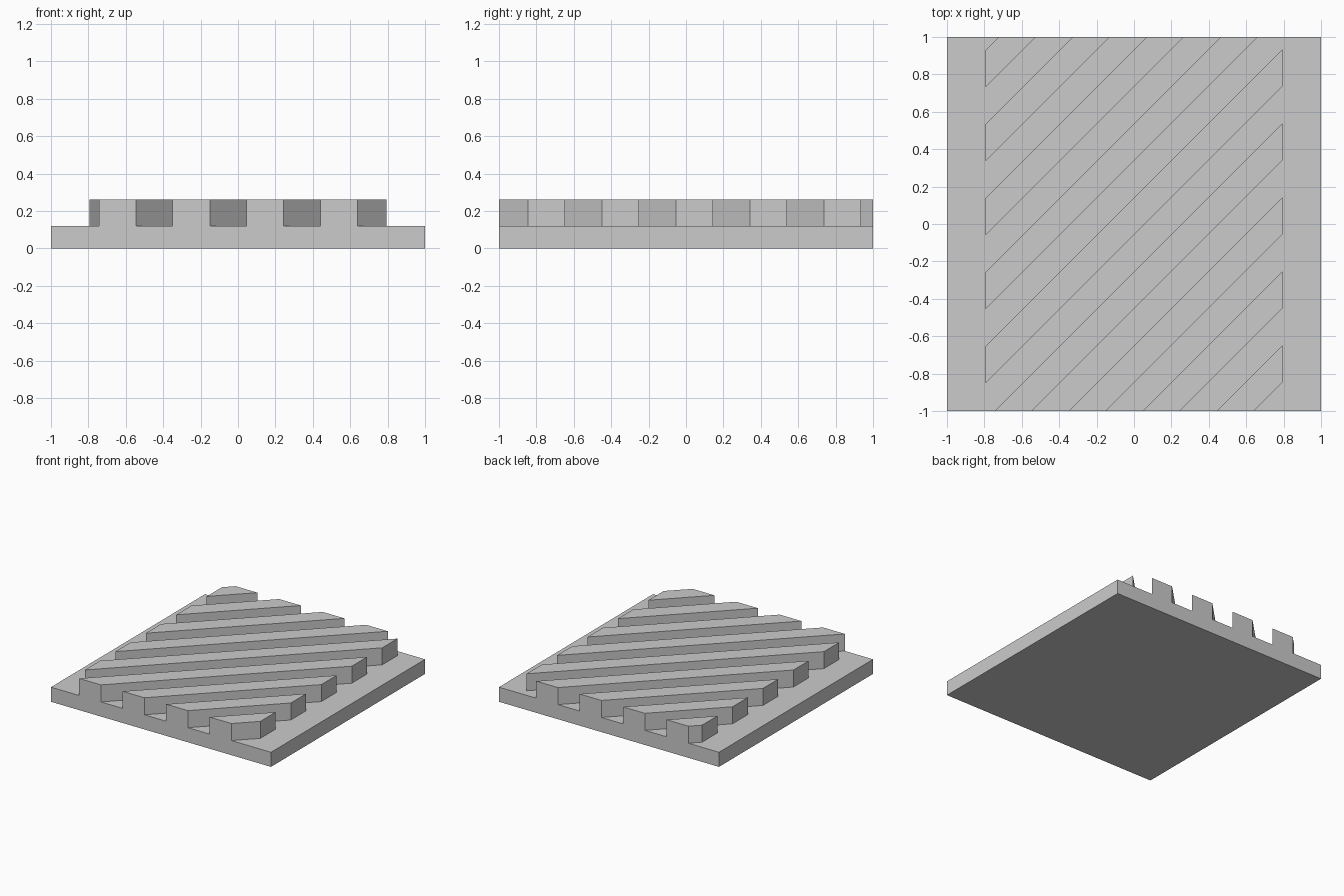
import bpy
import bmesh
from mathutils import Matrix, Vector

PLATE_TOP = 0.12
RIDGE_TOP = 0.26
RIDGE_EDGE = 0.795     # half width of the ridged area
FIRST = -1.64          # y - x on the lower side of the first ridge
PITCH = 0.3955
WIDTH = 0.198
COUNT = 9

old = bpy.data.objects.get("Cube")
if old:
    bpy.data.objects.remove(old, do_unlink=True)

# Plain grey
grey = bpy.data.materials.new("plain_grey")
grey.use_nodes = True
colour = (0.6, 0.6, 0.6, 1)
grey.diffuse_color = colour
grey.node_tree.nodes["Principled BSDF"].inputs["Base Color"].default_value = colour

# Square base plate
bm = bmesh.new()
bmesh.ops.create_cube(bm, size=1, matrix=Matrix.Translation((0, 0, PLATE_TOP / 2))
                      @ Matrix.Diagonal((2, 2, PLATE_TOP, 1)))


def top_faces():
    return [f for f in bm.faces if f.normal.z > 0.9]


def score_top(point, normal):
    """Cut only the top of the plate along a vertical plane."""
    bm.normal_update()
    faces = top_faces()
    edges = {e for f in faces for e in f.edges}
    verts = {v for f in faces for v in f.verts}
    bmesh.ops.bisect_plane(bm, geom=faces + list(edges) + list(verts),
                           plane_co=point, plane_no=normal, dist=1e-5)


# Outline of the ridged area and of each diagonal ridge
for side in (-1, 1):
    score_top(Vector((side * RIDGE_EDGE, 0, 0)), Vector((1, 0, 0)))
for i in range(COUNT):
    for offset in (0, WIDTH):
        score_top(Vector((0, FIRST + i * PITCH + offset, 0)), Vector((-1, 1, 0)))

# Raise the diagonal ridges
bm.normal_update()
ridges = []
for face in top_faces():
    centre = face.calc_center_median()
    across = centre.y - centre.x - FIRST
    if abs(centre.x) < RIDGE_EDGE and 0 < across < COUNT * PITCH and across % PITCH < WIDTH:
        ridges.append(face)
raised = bmesh.ops.extrude_face_region(bm, geom=ridges)["geom"]
bmesh.ops.translate(bm, vec=(0, 0, RIDGE_TOP - PLATE_TOP),
                    verts=[g for g in raised if isinstance(g, bmesh.types.BMVert)])
bmesh.ops.delete(bm, geom=[f for f in ridges if f.is_valid], context="FACES")

# Merge flat neighbours into clean faces
bmesh.ops.dissolve_limit(bm, angle_limit=0.01, verts=bm.verts[:], edges=bm.edges[:])
bmesh.ops.recalc_face_normals(bm, faces=bm.faces[:])

mesh = bpy.data.meshes.new("ridged_tile")
bm.to_mesh(mesh)
bm.free()
mesh.materials.append(grey)
tile = bpy.data.objects.new("ridged_tile", mesh)
bpy.context.collection.objects.link(tile)
